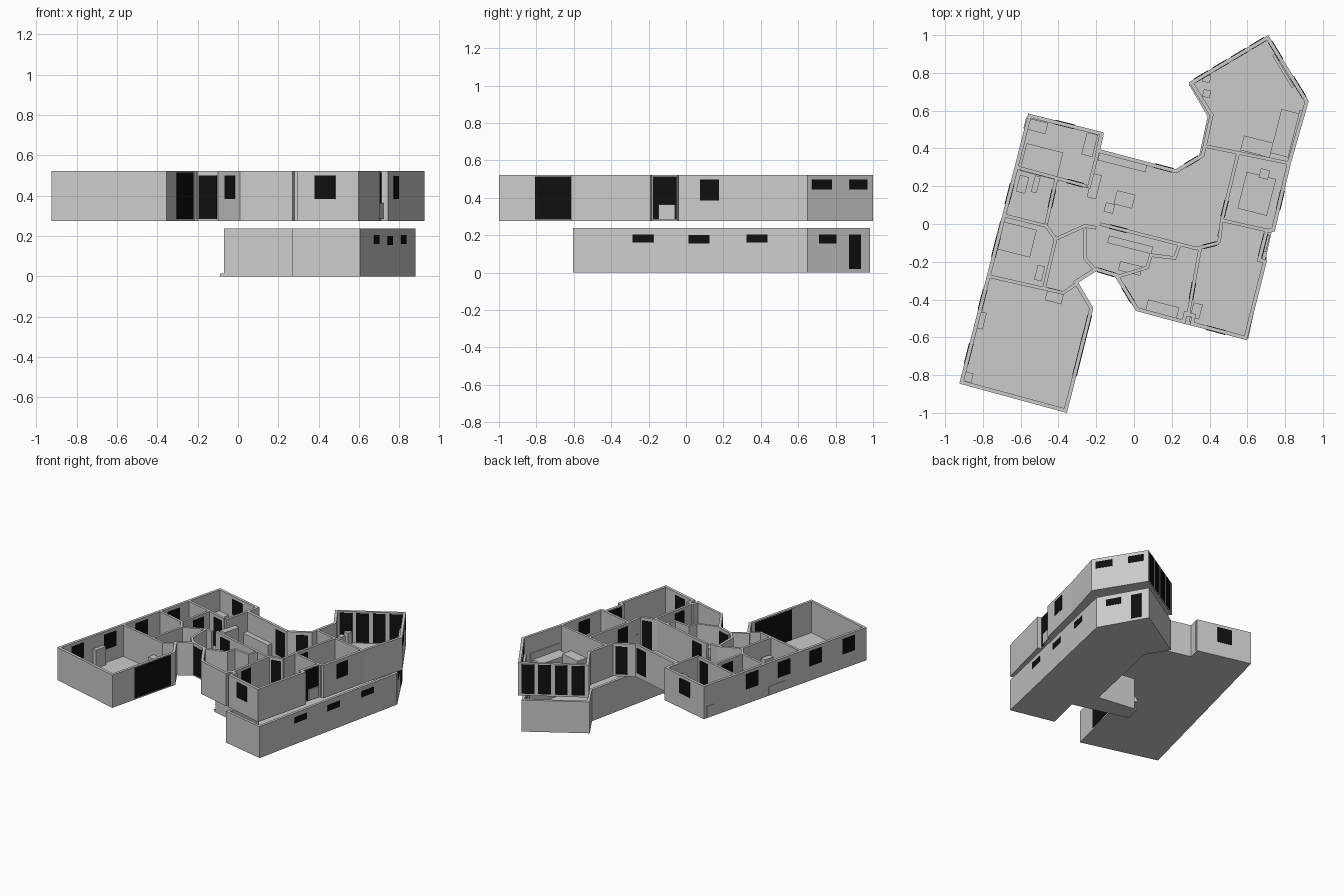
import bpy, bmesh, math
from mathutils import Vector

if "Cube" in bpy.data.objects:
    bpy.data.objects.remove(bpy.data.objects["Cube"])

ANG = math.radians(-14.2)
black = bpy.data.materials.new("black_glass")
black.diffuse_color = (0.005, 0.005, 0.005, 1)
black.use_nodes = True
black.node_tree.nodes["Principled BSDF"].inputs["Base Color"].default_value = black.diffuse_color


def finish(name, bm, mat=None):
    bmesh.ops.recalc_face_normals(bm, faces=bm.faces)
    me = bpy.data.meshes.new(name)
    bm.to_mesh(me)
    bm.free()
    ob = bpy.data.objects.new(name, me)
    bpy.context.collection.objects.link(ob)
    if mat:
        me.materials.append(mat)
    return ob


def offset(pts, d, closed):
    """Mitred offset of a polyline to its left side."""
    out, n = [], len(pts)
    for i in range(n):
        p = Vector(pts[i])
        dirs = []
        if closed or i > 0:
            dirs.append((p - Vector(pts[i - 1])).normalized())
        if closed or i < n - 1:
            dirs.append((Vector(pts[(i + 1) % n]) - p).normalized())
        ns = [Vector((-v.y, v.x)) for v in dirs]
        m = sum(ns, Vector((0, 0))).normalized()
        out.append(p + m * d / max(0.4, m.dot(ns[0])))
    return out


def wall(name, pts, z0, z1, left, right=0.0, closed=False):
    a, b = offset(pts, left, closed), offset(pts, -right, closed)
    bm = bmesh.new()
    rings = [[bm.verts.new((s[0].x, s[0].y, s[1])) for s in
              ((b[i], z0), (b[i], z1), (a[i], z1), (a[i], z0))] for i in range(len(pts))]
    n = len(rings)
    for i in range(n if closed else n - 1):
        r, s = rings[i], rings[(i + 1) % n]
        for k in range(4):
            bm.faces.new((r[k], r[(k + 1) % 4], s[(k + 1) % 4], s[k]))
    if not closed:
        bm.faces.new(rings[0])
        bm.faces.new(rings[-1][::-1])
    return finish(name, bm)


def slab(name, pts, z0, z1):
    bm = bmesh.new()
    f = bm.faces.new([bm.verts.new((x, y, z0)) for x, y in pts])
    r = bmesh.ops.extrude_face_region(bm, geom=[f])
    for v in r["geom"]:
        if isinstance(v, bmesh.types.BMVert):
            v.co.z = z1
    return finish(name, bm)


def panel(name, p, q, f0, f1, z0, z1, left=0.022, right=0.003):
    """Black pane set through the wall p-q between two fractions."""
    p, q = Vector(p), Vector(q)
    ob = wall(name, [p.lerp(q, f0), p.lerp(q, f1)], z0, z1, left, right)
    ob.data.materials.append(black)


def box(name, x, y, w, d, h, z=0.285, rot=ANG):
    bm = bmesh.new()
    bmesh.ops.create_cube(bm, size=1)
    for v in bm.verts:
        v.co = Vector((v.co.x * w, v.co.y * d, (v.co.z + 0.5) * h))
    ob = finish(name, bm)
    ob.location = (x, y, z)
    ob.rotation_euler.z = rot


# Outlines, counter-clockwise
UP = [(-.925, -.845), (-.355, -1), (-.215, -.445), (-.295, -.31), (-.2, -.25), (-.1, -.28),
      (.01, -.46), (.27, -.53), (.28, -.485), (.305, -.492), (.295, -.535), (.598, -.615),
      (.705, -.19), (.675, -.183), (.71, -.045), (.745, -.04), (.83, .32), (.925, .65),
      (.71, 1), (.29, .75), (.4, .575), (.355, .37), (.22, .29), (-.18, .395),
      (-.16, .485), (-.56, .585)]
LOW = [(.605, -.605), (.88, .65), (.69, .985), (.29, .74), (.39, .57), (.25, -.08),
       (-.04, -.04), (-.07, -.17), (.33, -.27), (.27, -.53)]

# Shells
slab("lower_floor", LOW, 0, .012)
wall("lower_outer_wall", LOW, 0, .238, .02, closed=True)
slab("upper_floor", UP, .275, .285)
wall("upper_outer_wall", UP, .275, .523, .02, closed=True)
box("lower_step", -.065, -.105, .02, .12, .015, 0)

# Upper windows and doors: edge, start, end, bottom, top
OPEN = [(1, .35, .93, .285, .515), (4, .05, .95, .285, .5), (5, .32, .77, .385, .5),
        (10, .28, .62, .385, .5), (13, .05, .95, .285, .515), (15, .32, .6, .385, .497),
        (17, .07, .37, .445, .497), (17, .64, .91, .445, .497), (21, .12, .65, .29, .5),
        (22, .03, .27, .31, .5), (24, .38, .64, .385, .5)]
OPEN += [(18, .05 + .235 * i, .23 + .235 * i, .29, .512) for i in range(4)]
OPEN += [(25, f, f + .075, .385, .5) for f in (.26, .455, .65, .85)]
for e, f0, f1, z0, z1 in OPEN:
    panel("upper_window", UP[e], UP[(e + 1) % len(UP)], f0, f1, z0, z1)

# Lower windows and door
for e, f0, f1, z0, z1 in [(0, .255, .343, .16, .205), (0, .494, .582, .155, .2),
                          (0, .741, .829, .16, .205), (1, .18, .46, .155, .205),
                          (1, .66, .85, .02, .205)]:
    panel("lower_window", LOW[e], LOW[e + 1], f0, f1, z0, z1)

# Interior partitions
PART = [[(-.17, .47), (-.24, .19)], [(-.62, .3), (-.25, .2)], [(-.41, .245), (-.465, -.0)],
        [(-.685, .045), (-.465, -.01), (-.415, -.08)],
        [(-.775, -.275), (-.375, -.365), (-.295, -.31)],
        [(-.415, -.08), (-.475, -.335)], [(-.415, -.08), (-.26, -.01), (-.2, -.02)],
        [(-.26, -.02), (-.26, -.18), (-.2, -.25)],
        [(-.18, 0), (.33, -.13), (.45, -.1)],
        [(.24, -.115), (.215, -.18), (.09, -.165), (.07, -.23), (-.09, -.28)],
        [(.35, -.13), (.285, -.49)], [(.55, .37), (.465, .02), (.73, -.04)],
        [(.365, .415), (.83, .32)], [(.465, .02), (.45, -.1)]]
for p in PART:
    wall("partition", p, .285, .523, .009, .009)

# Interior doors
for p, f0, f1 in [(PART[1], .72, .95), (PART[2], .25, .65), (PART[8], .1, .28),
                  (PART[10], .5, .75), (PART[11], .7, .95)]:
    panel("inner_door", p[0], p[1], f0, f1, .285, .5, .012, .012)
panel("inner_door", (.33, -.13), (.45, -.1), .3, .9, .285, .5, .012, .012)

# Furniture: name, x, y, width, depth, height
for item in [("bed", -.49, .33, .2, .15, .06), ("wardrobe", -.235, .42, .06, .12, .16),
             ("desk", -.52, .52, .12, .06, .08), ("bath_unit", -.59, .21, .05, .09, .08),
             ("bath_unit", -.52, .21, .03, .09, .1), ("bed", -.63, -.08, .2, .15, .06),
             ("cabinet", -.5, -.26, .04, .08, .12), ("cabinet", -.42, -.38, .09, .07, .12),
             ("shelf", -.81, -.51, .04, .09, .14), ("shelf", -.88, -.81, .05, .05, .14),
             ("cupboard", -.21, .2, .05, .13, .17), ("counter", -.06, .33, .26, .05, .09),
             ("table", -.05, .13, .1, .075, .08), ("chair", -.13, .085, .05, .05, .09),
             ("kitchen_counter", -.02, -.11, .24, .04, .09), ("hall_unit", -.02, -.235, .12, .05, .09),
             ("low_cabinet", .15, -.45, .17, .06, .09), ("seat", .33, -.46, .05, .08, .09),
             ("sofa_seat", .8, .48, .1, .24, .06), ("sofa_back", .855, .475, .02, .26, .11),
             ("sideboard", .65, .41, .16, .08, .08), ("chair", .385, .69, .04, .04, .09),
             ("chair", .385, .77, .04, .04, .09), ("small_bed", .65, .16, .16, .2, .06),
             ("basin", .69, .265, .05, .05, .09), ("toilet", .695, -.1, .03, .09, .08),
             ("stair_rail", .46, -.01, .012, .12, .12)]:
    box(*item)
box("wall_screen", .79, .81, .015, .2, .1, .35, math.radians(31))
